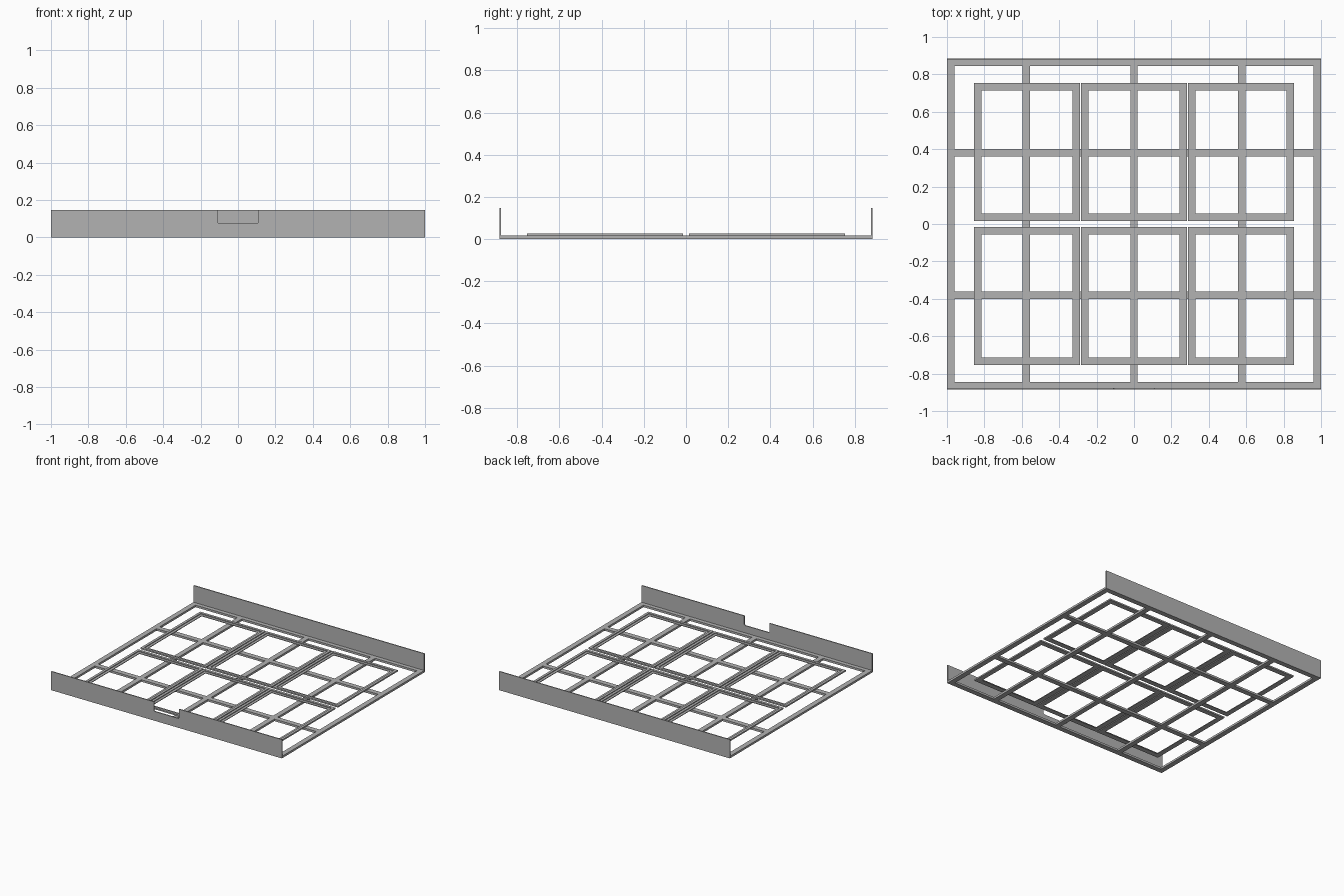
import bpy, bmesh, math

cube = bpy.data.objects.get("Cube")
if cube:
    bpy.data.objects.remove(cube, do_unlink=True)

GREY = (0.45, 0.45, 0.45, 1)
metal = bpy.data.materials.new("grey_metal")
metal.use_nodes = True
metal.diffuse_color = GREY
metal.node_tree.nodes["Principled BSDF"].inputs["Base Color"].default_value = GREY

HX, HY = 1.0, 0.885          # half size of the tray
BAR, BAR_H = 0.04, 0.016     # grid bar width and height
WALL, WALL_H = 0.008, 0.147  # upright wall thickness and height


def finish(name, bm):
    bmesh.ops.recalc_face_normals(bm, faces=bm.faces)
    mesh = bpy.data.meshes.new(name)
    bm.to_mesh(mesh)
    bm.free()
    mesh.materials.append(metal)
    obj = bpy.data.objects.new(name, mesh)
    bpy.context.collection.objects.link(obj)
    return obj


def box(name, x0, x1, y0, y1, z0, z1):
    bm = bmesh.new()
    bmesh.ops.create_cube(bm, size=1)
    for v in bm.verts:
        v.co = (x0 + (v.co.x + 0.5) * (x1 - x0),
                y0 + (v.co.y + 0.5) * (y1 - y0),
                z0 + (v.co.z + 0.5) * (z1 - z0))
    return finish(name, bm)


def ring(name, cx, cy, hx, hy, section):
    """Sweep a section of (inset, height) points around a rectangle."""
    bm = bmesh.new()
    loops = [[bm.verts.new((cx + sx * (hx - i), cy + sy * (hy - i), z)) for i, z in section]
             for sx, sy in ((-1, -1), (1, -1), (1, 1), (-1, 1))]
    n = len(section)
    for a in range(4):
        p, q = loops[a], loops[(a + 1) % 4]
        for k in range(n):
            m = (k + 1) % n
            bm.faces.new((p[k], q[k], q[m], p[m]))
    return finish(name, bm)


# Outer border of the base
ring("base_border", 0, 0, HX, HY, [(0, 0), (0, BAR_H), (BAR, BAR_H), (BAR, 0)])

# Crossing grid bars
for i, x in enumerate((-0.577, 0, 0.577)):
    box(f"long_bar_{i + 1}", x - BAR / 2, x + BAR / 2, BAR - HY, HY - BAR, 0, BAR_H)
for i, y in enumerate((-0.382, 0.382)):
    box(f"cross_bar_{i + 1}", BAR - HX, HX - BAR, y - BAR / 2, y + BAR / 2, 0, BAR_H)

# Six holder frames: an inner ledge with a raised outer lip
step = [(0, BAR_H), (0, 0.027), (0.02, 0.027), (0.02, 0.021), (BAR, 0.021), (BAR, BAR_H)]
for row, y in (("front", -0.385), ("back", 0.385)):
    for col, x in (("right", -0.573), ("middle", 0), ("left", 0.573)):
        ring(f"{row}_{col}_holder", x, y, 0.283, 0.37, step)

# Plain back wall
box("back_wall", -HX, HX, HY - WALL, HY, 0, WALL_H)

# Front wall with a round-cornered notch in its top edge
NOTCH_X, NOTCH_Z, R = 0.11, 0.073, 0.012
half = [(HX, 0), (HX, WALL_H), (NOTCH_X, WALL_H)]
for k in range(5):
    a = k * math.pi / 8
    half.append((NOTCH_X - R + R * math.cos(a), NOTCH_Z + R - R * math.sin(a)))
outline = half + [(-x, z) for x, z in reversed(half)]
bm = bmesh.new()
face = bm.faces.new([bm.verts.new((x, -HY, z)) for x, z in outline])
back = bmesh.ops.extrude_face_region(bm, geom=[face])["geom"]
bmesh.ops.translate(bm, vec=(0, WALL, 0),
                    verts=[g for g in back if isinstance(g, bmesh.types.BMVert)])
finish("front_wall", bm)
